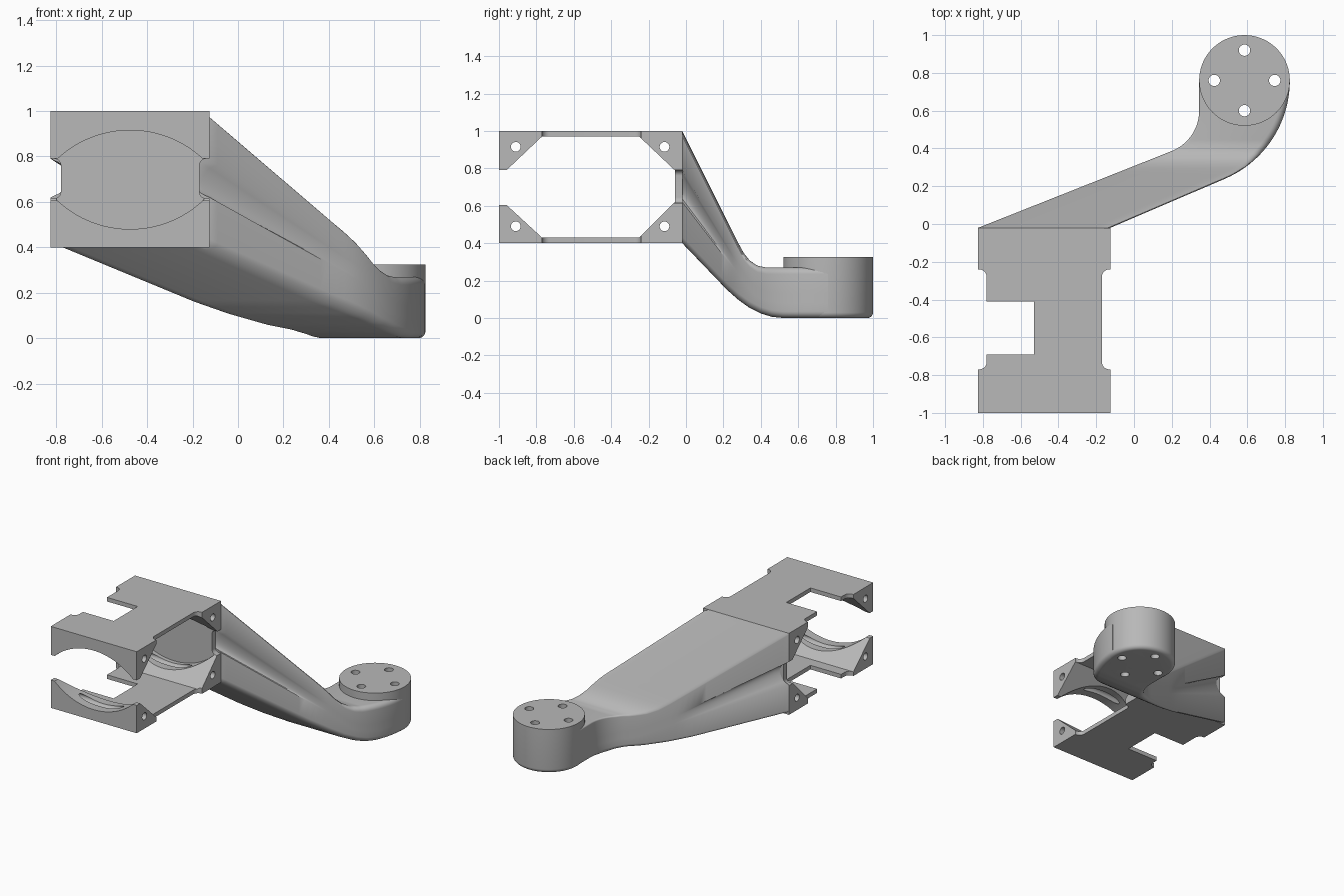
import bpy, bmesh, math

cube = bpy.data.objects.get("Cube")
if cube:
    bpy.data.objects.remove(cube, do_unlink=True)

# Single grey finish
grey = bpy.data.materials.new("plain grey")
grey.use_nodes = True
color = (0.48, 0.48, 0.48, 1)
grey.diffuse_color = color
grey.node_tree.nodes["Principled BSDF"].inputs["Base Color"].default_value = color

MID = -0.475   # centre line of the cage in x
WALL = -0.02   # rear face of the cage


def loft(name, rings):
    """Closed skin through rings that share one point count."""
    bm = bmesh.new()
    loops = [[bm.verts.new(p) for p in ring] for ring in rings]
    n = len(loops[0])
    for a, b in zip(loops, loops[1:]):
        for i in range(n):
            j = (i + 1) % n
            bm.faces.new((a[i], a[j], b[j], b[i]))
    bm.faces.new(loops[0])
    bm.faces.new(loops[-1])
    bmesh.ops.recalc_face_normals(bm, faces=bm.faces)
    mesh = bpy.data.meshes.new(name)
    bm.to_mesh(mesh)
    bm.free()
    mesh.materials.append(grey)
    obj = bpy.data.objects.new(name, mesh)
    bpy.context.collection.objects.link(obj)
    return obj


def prism(name, pts, axis, lo, hi):
    """Extrude a 2D outline along an axis."""
    place = {"x": lambda u, v, d: (d, u, v),
             "y": lambda u, v, d: (u, d, v),
             "z": lambda u, v, d: (u, v, d)}[axis]
    return loft(name, [[place(u, v, d) for u, v in pts] for d in (lo, hi)])


def circle(u, v, r, n=32):
    return [(u + r * math.cos(2 * math.pi * i / n),
             v + r * math.sin(2 * math.pi * i / n)) for i in range(n)]


def arc(u, v, r, a0, a1, n=8):
    angles = [math.radians(a0 + (a1 - a0) * i / n) for i in range(n + 1)]
    return [(u + r * math.cos(a), v + r * math.sin(a)) for a in angles]


def side_slot(side, v0, v1, r):
    """Side recess outline with rounded inner corners."""
    w = 0.305
    pts = [(0.4, v0)] + arc(w + r, v0 + r, r, 270, 180)
    pts += arc(w + r, v1 - r, r, 180, 90) + [(0.4, v1)]
    return [(MID + side * u, v) for u, v in pts]


def carve(obj, cutters):
    bpy.context.view_layer.objects.active = obj
    for c in cutters:
        mod = obj.modifiers.new("cut", "BOOLEAN")
        mod.operation = "DIFFERENCE"
        mod.solver = "EXACT"
        mod.object = c
        bpy.ops.object.modifier_apply(modifier=mod.name)


def discard(cutters):
    for c in cutters:
        bpy.data.objects.remove(c, do_unlink=True)


def smooth(obj):
    bpy.ops.object.select_all(action="DESELECT")
    obj.select_set(True)
    bpy.context.view_layer.objects.active = obj
    bpy.ops.object.shade_smooth_by_angle(angle=math.radians(32))


# Cage: a box opened by an octagon from the side and an oval from the front
cage = prism("cage", [(-0.825, -1), (-0.125, -1), (-0.125, WALL), (-0.825, WALL)],
             "z", 0.4, 1.0)
octagon = [(-1.1, 0.605), (-0.96, 0.605), (-0.77, 0.43), (-0.25, 0.43), (-0.06, 0.62),
           (-0.06, 0.79), (-0.25, 0.97), (-0.77, 0.97), (-0.96, 0.79), (-1.1, 0.79)]
half = math.degrees(math.asin(0.325 / 0.47))
oval = arc(MID, 0.445, 0.47, 90 - half, 90 + half, 32)
oval += arc(MID, 0.95, 0.47, 270 - half, 270 + half, 32)
cutters = [prism("side_opening", octagon, "x", -1, 0),
           prism("front_opening", oval, "y", -1.1, -0.06),
           prism("cable_notch", [(-0.9, -0.69), (-0.53, -0.69), (-0.53, -0.41), (-0.9, -0.41)],
                 "z", 0.3, 1.1)]
for s in (-1, 1):
    cutters.append(prism("plate_recess", side_slot(s, -0.77, -0.24, 0.04), "z", 0.3, 1.1))
    cutters.append(prism("wall_recess", side_slot(s, 0.615, 0.79, 0.03), "y", -0.1, 0.1))
for y in (-0.91, -0.115):
    for z in (0.49, 0.915):
        cutters.append(prism("screw_hole", circle(y, z, 0.026, 24), "x", -1, 0))
carve(cage, cutters)
discard(cutters)
smooth(cage)


# Arm outline: plan edges and height limits as functions of y
def left_x(y):
    if y < 0.387:
        return -0.825 + (y - WALL) * 2.523
    return 0.115 + math.sqrt(0.23 ** 2 - max(0, 0.6 - y) ** 2)


def right_x(y):
    if y < 0.235:
        return -0.125 + (y - WALL) * 2.337
    return 0.259 + math.sqrt(0.566 ** 2 - (0.76 - y) ** 2)


def height(y, pts):
    for (y0, z0), (y1, z1) in zip(pts, pts[1:]):
        if y <= y1:
            return z0 + (z1 - z0) * (y - y0) / (y1 - y0)
    return pts[-1][1]


TOP = [(WALL, 1.0), (0.28, 0.40), (0.31, 0.345), (0.34, 0.308), (0.38, 0.28),
       (0.43, 0.27), (1, 0.27)]
BOTTOM = [(WALL, 0.4), (0.22, 0.15), (0.28, 0.097), (0.34, 0.054), (0.40, 0.024),
          (0.46, 0.006), (0.52, 0), (1, 0)]


def half_section(edge, y, sign, r_top):
    """One side of the arm, bottom to top, with rounded corners and a groove."""
    t, b, r = height(y, TOP), height(y, BOTTOM), 0.035
    slope = (edge(y + 0.001) - edge(y - 0.001)) / 0.002
    k = min(math.sqrt(1 + slope * slope), 2.8)
    low = max(0.62 - (y - WALL) * 1.3, b + 0.08)
    high = max(0.79 - (y - WALL) * 1.67, low + 0.05)
    deep = 0.075 * max(0, 1 - (y - WALL) / 0.28)
    pts = [(r * k * (1 + u), b + r + v) for u, v in
           [(cu, r * sv) for cu, sv in arc(0, 0, 1, 270, 180, 6)]]
    for i in range(11):
        f = i / 10
        pts.append((deep * math.sin(math.pi * f) ** 0.6, low + (high - low) * f))
    pts += [(r_top * k * (1 + u), t - r_top + r_top * v)
            for u, v in arc(0, 0, 1, 180, 90, 6)]
    return [(edge(y) - sign * d, y, z) for d, z in pts]


def arm_ring(y):
    left = half_section(left_x, y, -1, 0.01)
    right = half_section(right_x, y, 1, 0.035)
    return right + left[::-1]


STEPS = 52
arm = loft("arm", [arm_ring(WALL + (0.758 - WALL) * i / STEPS) for i in range(STEPS + 1)])

# Round mounting pad with a rounded lower rim
rim = arc(0.21, 0.03, 0.03, 270, 360, 6) + [(0.24, 0.325)]
pad = loft("mounting_pad", [[(x, y, z) for x, y in circle(0.585, 0.76, r, 72)]
                            for r, z in rim])

# Four through holes in the pad and the arm end
holes = [prism("pad_hole", circle(x, y, 0.03), "z", -0.1, 0.5)
         for x, y in circle(0.585, 0.76, 0.16, 4)]
for part in (arm, pad):
    carve(part, holes)
    smooth(part)
discard(holes)
